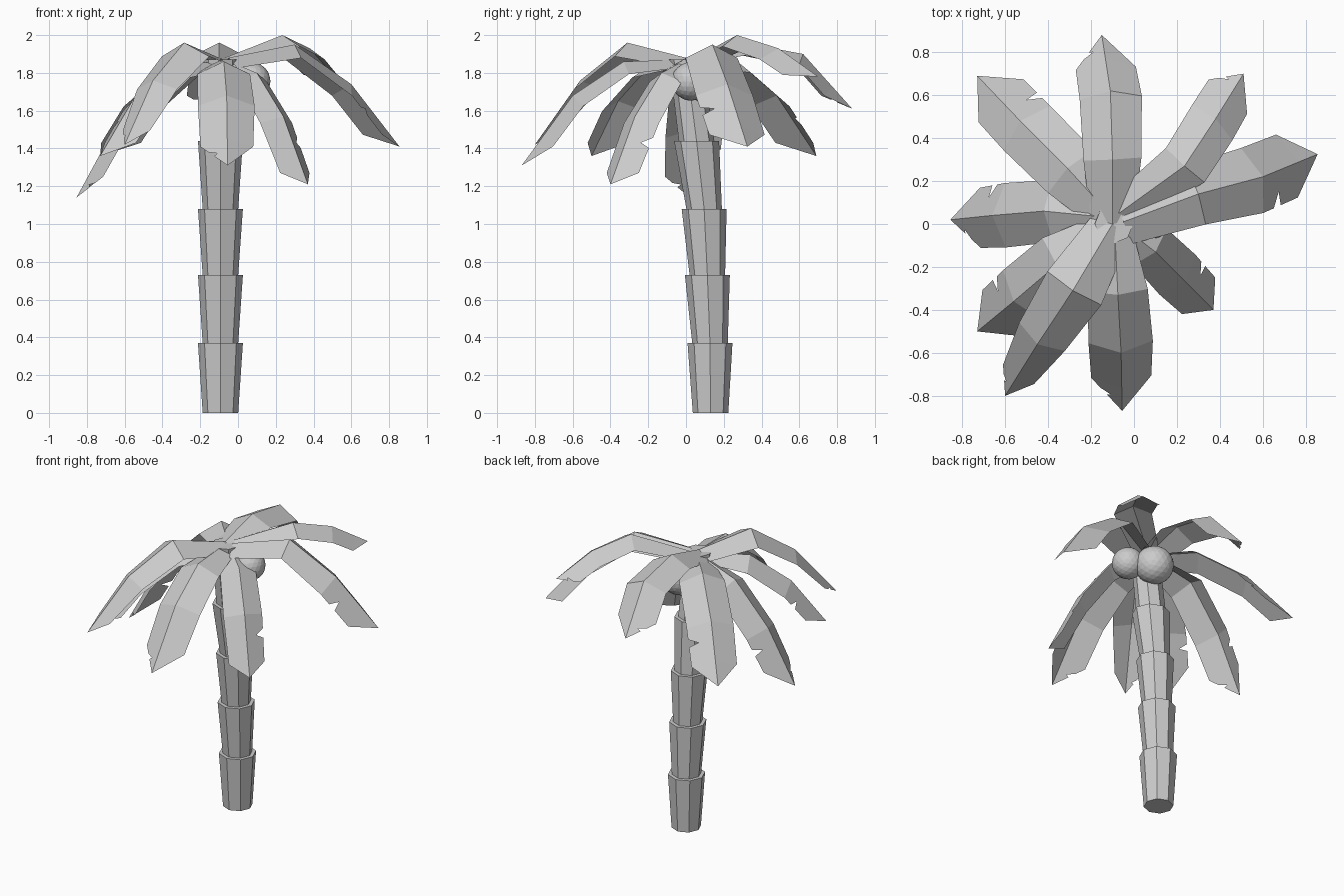
import bpy, bmesh
from mathutils import Vector

if "Cube" in bpy.data.objects:
    bpy.data.objects.remove(bpy.data.objects["Cube"])

grey = bpy.data.materials.new("plain_grey")
grey.use_nodes = True
grey.diffuse_color = (0.6, 0.6, 0.6, 1)
grey.node_tree.nodes["Principled BSDF"].inputs["Base Color"].default_value = (0.6, 0.6, 0.6, 1)


def add_object(name, bm):
    mesh = bpy.data.meshes.new(name)
    bm.to_mesh(mesh)
    bm.free()
    mesh.materials.append(grey)
    obj = bpy.data.objects.new(name, mesh)
    bpy.context.collection.objects.link(obj)


# Trunk: stacked flaring eight-sided sections that lean forward
heights = [0, 0.37, 0.73, 1.08, 1.44, 1.87]
lean = [0.13, 0.127, 0.113, 0.096, 0.056, 0.0]
for i in range(5):
    bm = bmesh.new()
    bmesh.ops.create_cone(bm, cap_ends=True, segments=8, radius1=0.094,
                          radius2=0.119 if i < 4 else 0.09, depth=heights[i + 1] - heights[i])
    for v in bm.verts:
        k = i + 1 if v.co.z > 0 else i
        v.co = Vector((v.co.x - 0.093, v.co.y + lean[k], heights[k]))
    add_object(f"trunk_section_{i + 1}", bm)

# Coconuts
for name, centre, radius in (("coconut_left", (0.07, 0.025, 1.755), 0.102),
                             ("coconut_back", (-0.05, 0.14, 1.735), 0.123)):
    bm = bmesh.new()
    bmesh.ops.create_icosphere(bm, subdivisions=3, radius=radius)
    bmesh.ops.translate(bm, verts=bm.verts, vec=centre)
    add_object(name, bm)


# Fronds: a folded strip along a drooping ridge, with torn notches in the edges
# widths run from base to end corner; blunt is how near the end corners are to the tip
def frond(name, ridge, widths, notches, blunt=0.6):
    pts = [Vector(p) for p in ridge]
    tip = pts[-1]
    pts.insert(3, pts[2].lerp(tip, blunt))
    flat = tip - pts[0]
    left = Vector((-flat.y, flat.x, 0)).normalized()
    bm = bmesh.new()
    spine = [bm.verts.new(p) for p in pts]
    for side in (1, -1):
        edge = []
        for i in range(4):
            tangent = (pts[i + 1] - pts[max(i - 1, 0)]).normalized()
            up = tangent.cross(left).normalized()
            edge.append(pts[i] + (left * side - up * 0.5) * widths[i])
        edge.append(tip)
        rim = [bm.verts.new(p) for p in edge[:4]] + [spine[4]]
        for i in range(4):
            a, b = edge[i], edge[i + 1]
            cut = []
            if (side, i) in notches:
                inner = a.lerp(b, 0.4).lerp((pts[i] + pts[i + 1]) / 2, 0.4)
                cut = [bm.verts.new(p) for p in (a.lerp(b, 0.5), inner, a.lerp(b, 0.3))]
            outer = [rim[i + 1]] if i < 3 else []
            face = [spine[i], spine[i + 1]] + outer + cut + [rim[i]]
            bm.faces.new(face if side < 0 else face[::-1])
    add_object(name, bm)


hub = (-0.1, 0.0, 1.88)
frond("frond_back", [hub, (-0.1, 0.3, 1.96), (-0.11, 0.62, 1.9), (-0.15, 0.88, 1.61)],
      (0.1, 0.135, 0.145, 0.14), {(1, 3)})
frond("frond_back_left", [(-0.07, 0.05, 1.88), (0.235, 0.27, 2.0), (0.38, 0.49, 1.93), (0.51, 0.7, 1.78)],
      (0.08, 0.12, 0.125, 0.12), {(1, 3)})
frond("frond_left", [(-0.05, 0.01, 1.88), (0.3, 0.14, 1.95), (0.6, 0.22, 1.74), (0.855, 0.325, 1.41)],
      (0.11, 0.145, 0.16, 0.155), {(-1, 2)}, 0.66)
frond("frond_front_left", [(-0.07, 0.0, 1.87), (0.1, -0.13, 1.8), (0.24, -0.27, 1.57), (0.37, -0.4, 1.21)],
      (0.07, 0.115, 0.125, 0.115), {(1, 2)}, 0.76)
frond("frond_front", [(-0.09, -0.02, 1.87), (-0.075, -0.33, 1.86), (-0.06, -0.6, 1.68), (-0.055, -0.87, 1.31)],
      (0.08, 0.14, 0.15, 0.14), {(-1, 3)}, 0.62)
frond("frond_front_right", [hub, (-0.285, -0.31, 1.96), (-0.45, -0.56, 1.76), (-0.6, -0.8, 1.42)],
      (0.1, 0.148, 0.125, 0.085), {(-1, 3)}, 0.7)
frond("frond_right_front", [(-0.11, -0.02, 1.86), (-0.36, -0.19, 1.84), (-0.56, -0.36, 1.65), (-0.73, -0.5, 1.36)],
      (0.08, 0.14, 0.145, 0.135), {(-1, 2)}, 0.62)
frond("frond_right", [(-0.11, 0.03, 1.87), (-0.42, 0.06, 1.78), (-0.66, 0.04, 1.5), (-0.855, 0.02, 1.14)],
      (0.07, 0.145, 0.15, 0.14), {(-1, 2), (1, 3)})
frond("frond_back_right", [(-0.1, 0.03, 1.87), (-0.31, 0.26, 1.87), (-0.53, 0.48, 1.68), (-0.73, 0.69, 1.36)],
      (0.09, 0.145, 0.15, 0.145), {(-1, 2)}, 0.63)
